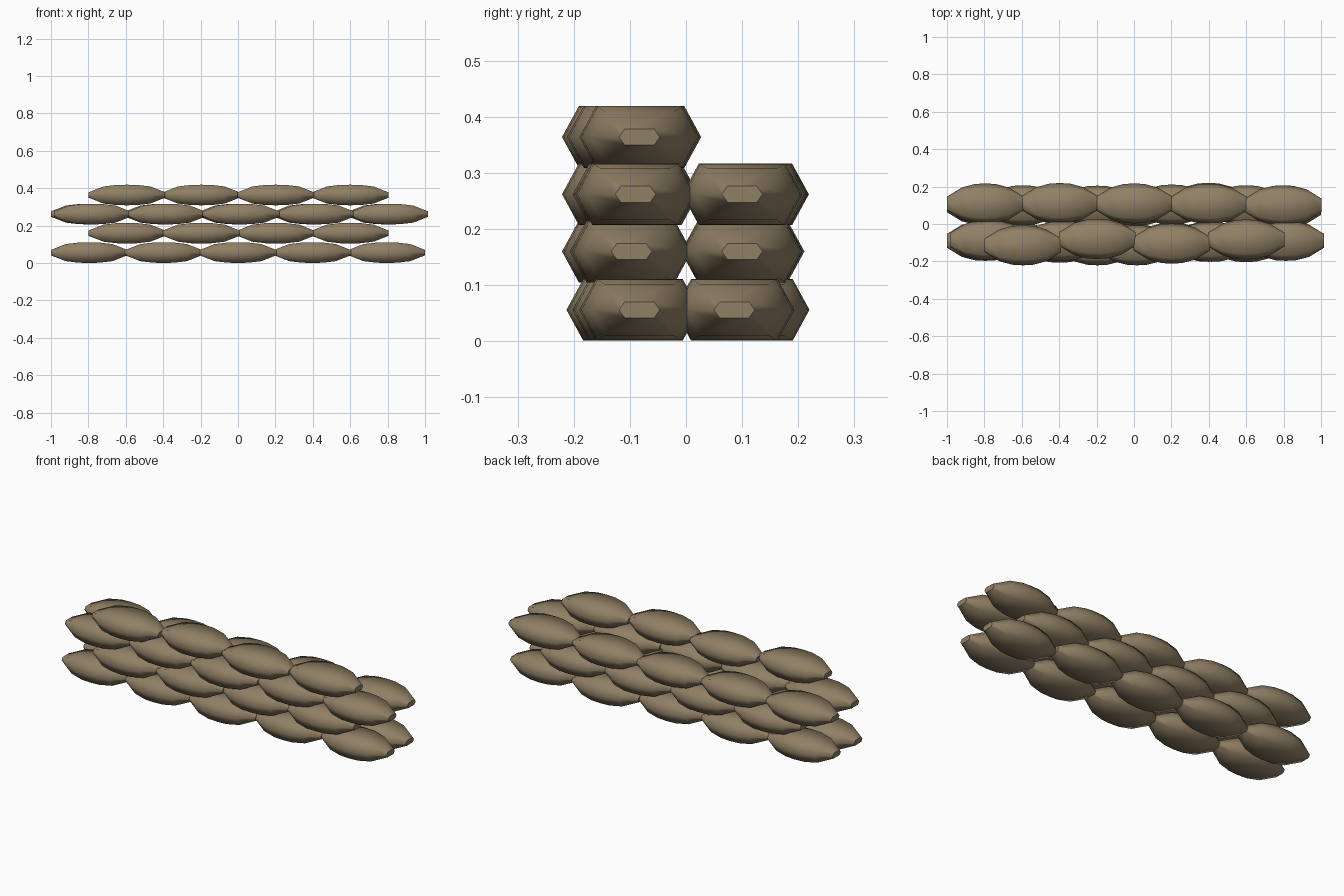
import bpy
import bmesh

cube = bpy.data.objects.get("Cube")
if cube:
    bpy.data.objects.remove(cube, do_unlink=True)

canvas = bpy.data.materials.new("khaki_canvas")
COLOUR = (0.28, 0.215, 0.13, 1)
canvas.diffuse_color = COLOUR
canvas.use_nodes = True
shader = canvas.node_tree.nodes["Principled BSDF"]
shader.inputs["Base Color"].default_value = COLOUR
shader.inputs["Roughness"].default_value = 0.9

HALF_W, HALF_H, FLAT_W = 0.107, 0.055, 0.077

# One filled bag: squashed hexagon rings that taper to small flat ends
# each station is (distance along the bag, width scale, height scale)
half = [(0.205, 0.34, 0.26), (0.125, 0.80, 0.83), (0.055, 0.97, 0.98)]
stations = [(-x, w, h) for x, w, h in half] + [(0, 1, 1)] + half[::-1]
hexagon = [(HALF_W, 0), (FLAT_W, HALF_H), (-FLAT_W, HALF_H),
           (-HALF_W, 0), (-FLAT_W, -HALF_H), (FLAT_W, -HALF_H)]


def make_bag_mesh():
    bm = bmesh.new()
    rings = [[bm.verts.new((x, y * w, z * h)) for y, z in hexagon]
             for x, w, h in stations]
    for a, b in zip(rings, rings[1:]):
        for i in range(6):
            j = (i + 1) % 6
            bm.faces.new((a[i], a[j], b[j], b[i])).smooth = True
    # flat, crisp end caps
    for ring in (rings[0], rings[-1]):
        cap = bm.faces.new(ring)
        cap.smooth = False
        for edge in cap.edges:
            edge.smooth = False
    bmesh.ops.recalc_face_normals(bm, faces=bm.faces)
    mesh = bpy.data.meshes.new("sandbag")
    bm.to_mesh(mesh)
    bm.free()
    mesh.materials.append(canvas)
    return mesh


bag_mesh = make_bag_mesh()


def lay_row(name, z, first_x, offsets):
    """Lay bags end to end, each with its own sideways offset."""
    for i, y in enumerate(offsets):
        bag = bpy.data.objects.new(f"{name}_sandbag_{i + 1}", bag_mesh)
        bag.location = (first_x + 0.398 * i, y, z)
        bpy.context.collection.objects.link(bag)


# Staggered courses, two rows deep, with a single row on top
lay_row("bottom_front", 0.056, -0.796, [-0.09, -0.10, -0.106, -0.095, -0.083])
lay_row("bottom_back", 0.056, -0.796, [0.10, 0.107, 0.095, 0.113, 0.086])
lay_row("second_front", 0.160, -0.594, [-0.105, -0.114, -0.10, -0.097])
lay_row("second_back", 0.160, -0.594, [0.10, 0.098, 0.104, 0.10])
lay_row("third_front", 0.262, -0.78, [-0.085, -0.09, -0.114, -0.095, -0.09])
lay_row("third_back", 0.262, -0.795, [0.11, 0.112, 0.11, 0.108, 0.10])
lay_row("top_front", 0.364, -0.594, [-0.114, -0.08, -0.105, -0.083])
